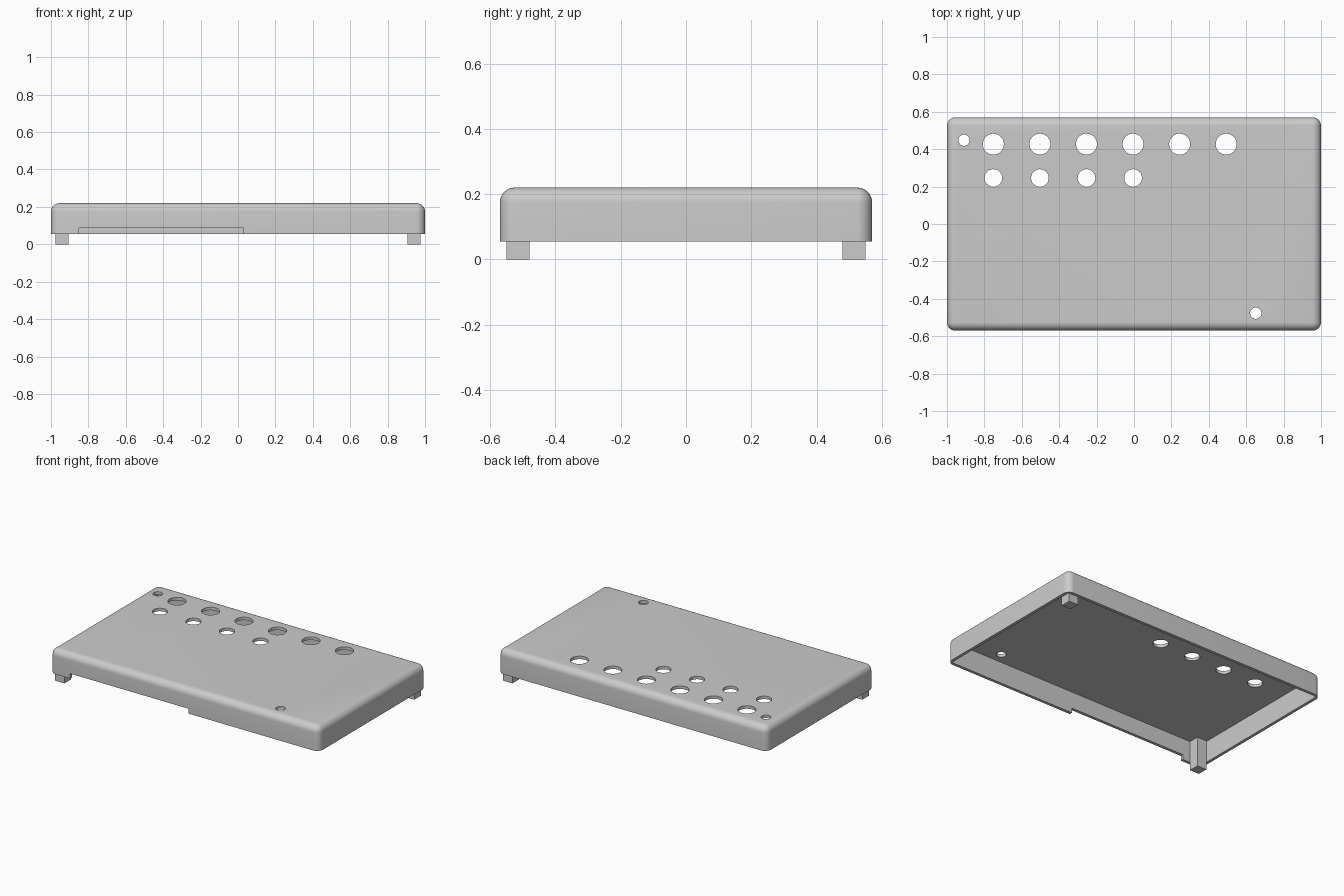
import bpy
import bmesh
from mathutils import Matrix, Vector

if "Cube" in bpy.data.objects:
    bpy.data.objects.remove(bpy.data.objects["Cube"], do_unlink=True)

BASE, TOP = 0.055, 0.22
HALF_X, HALF_Y = 1.0, 0.57
WALL, ROUND = 0.02, 0.045

grey = bpy.data.materials.new("plain grey")
grey.use_nodes = True
grey.diffuse_color = (0.6, 0.6, 0.6, 1)
grey.node_tree.nodes["Principled BSDF"].inputs["Base Color"].default_value = grey.diffuse_color


def finish(name, bm):
    mesh = bpy.data.meshes.new(name)
    bm.to_mesh(mesh)
    bm.free()
    mesh.materials.append(grey)
    obj = bpy.data.objects.new(name, mesh)
    bpy.context.collection.objects.link(obj)
    return obj


def box(name, low, high, rounding=0):
    low, high = Vector(low), Vector(high)
    bm = bmesh.new()
    bmesh.ops.create_cube(bm, size=1, matrix=Matrix.Translation((low + high) / 2)
                          @ Matrix.Diagonal((*(high - low), 1)))
    if rounding:
        # round every edge except the open bottom rim
        edges = [e for e in bm.edges if max(v.co.z for v in e.verts) > high.z - 0.001]
        bmesh.ops.bevel(bm, geom=edges, offset=rounding, segments=8,
                        profile=0.5, affect='EDGES')
    return finish(name, bm)


def cylinder(name, x, y, radius):
    bm = bmesh.new()
    bmesh.ops.create_cone(bm, cap_ends=True, segments=48, radius1=radius, radius2=radius,
                          depth=0.2, matrix=Matrix.Translation((x, y, TOP)))
    return finish(name, bm)


def cut(target, cutter):
    bpy.context.view_layer.objects.active = target
    mod = target.modifiers.new("cut", 'BOOLEAN')
    mod.operation = 'DIFFERENCE'
    mod.solver = 'EXACT'
    mod.object = cutter
    bpy.ops.object.modifier_apply(modifier=mod.name)
    bpy.data.objects.remove(cutter, do_unlink=True)


# Rounded cover, hollowed from below
cover = box("cover", (-HALF_X, -HALF_Y, BASE), (HALF_X, HALF_Y, TOP), ROUND)
cut(cover, box("cavity", (WALL - HALF_X, WALL - HALF_Y, 0),
               (HALF_X - WALL, HALF_Y - WALL, TOP - WALL)))

# Notch in the lower edge of the front wall
cut(cover, box("front_notch", (-0.85, -0.7, 0), (0.03, -0.5, 0.088)))

# Control holes in two rows, and two small holes
for i in range(6):
    x = -0.752 + i * 0.249
    cut(cover, cylinder("large_hole", x, 0.427, 0.056))
    if i < 4:
        cut(cover, cylinder("medium_hole", x, 0.246, 0.047))
for x, y in ((-0.909, 0.448), (0.651, -0.477)):
    cut(cover, cylinder("small_hole", x, y, 0.03))

bpy.ops.object.select_all(action='DESELECT')
cover.select_set(True)
bpy.context.view_layer.objects.active = cover
bpy.ops.object.shade_smooth_by_angle(angle=0.6)

# Square posts in two opposite corners, running up to the ceiling
for name, side in (("back_left_foot", 1), ("front_right_foot", -1)):
    x, y = side * 0.94, side * 0.515
    box(name, (x - 0.035, y - 0.035, 0), (x + 0.035, y + 0.035, TOP - WALL + 0.002))
